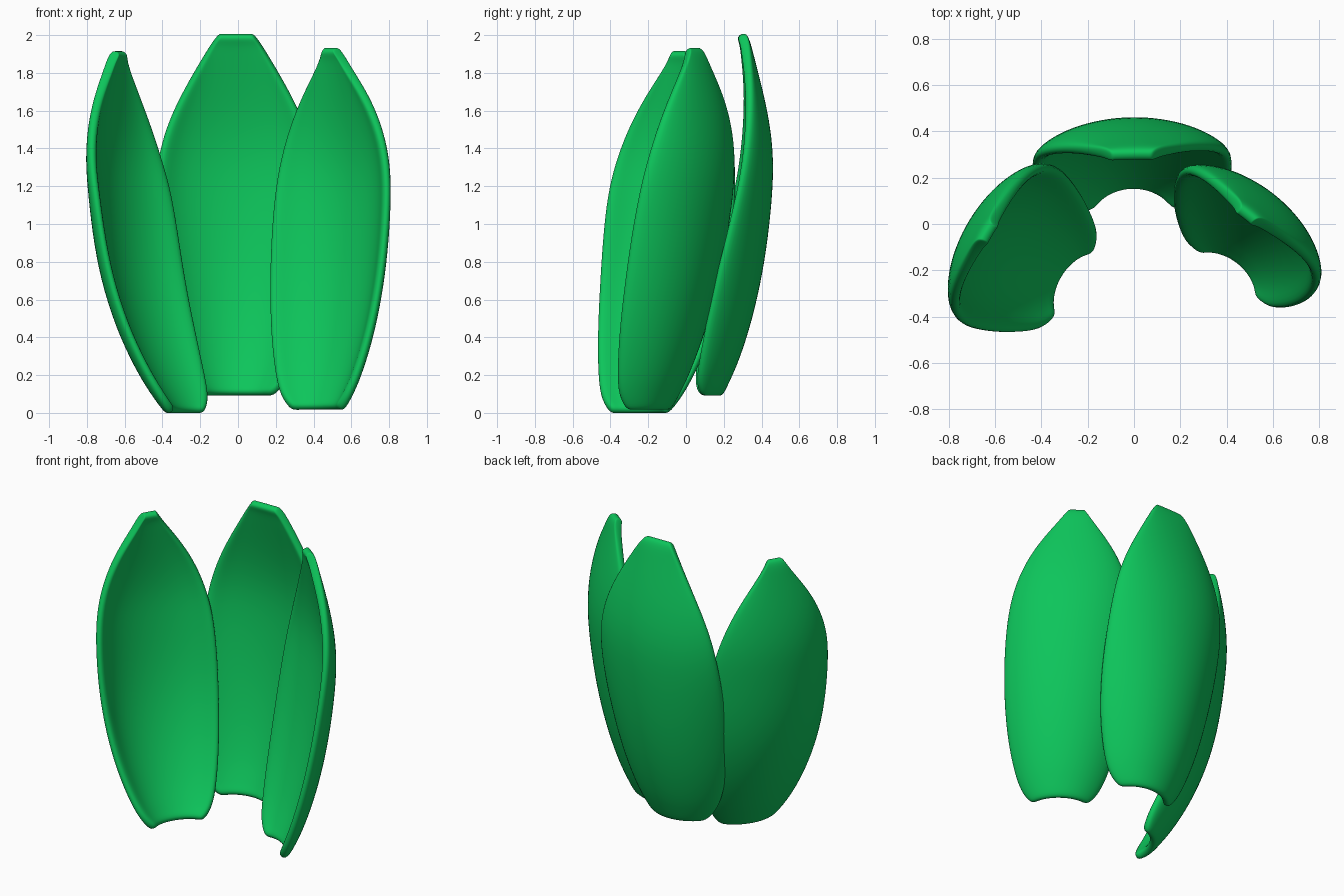
import bpy, math

if "Cube" in bpy.data.objects:
    bpy.data.objects.remove(bpy.data.objects["Cube"])

green = bpy.data.materials.new("leaf green")
green.diffuse_color = (0.004, 0.56, 0.105, 1)
green.use_nodes = True
green.node_tree.nodes["Principled BSDF"].inputs["Base Color"].default_value = green.diffuse_color

# Petal stations: height, half width, outward offset of the midline, sag of the edges
STATIONS = [
    (0.00, 0.170, -0.285, 0.085),
    (0.04, 0.215, -0.262, 0.120),
    (0.10, 0.258, -0.235, 0.150),
    (0.20, 0.302, -0.192, 0.178),
    (0.40, 0.360, -0.130, 0.205),
    (0.65, 0.398, -0.076, 0.210),
    (0.90, 0.414, -0.042, 0.190),
    (1.15, 0.410, -0.022, 0.160),
    (1.33, 0.382, -0.028, 0.128),
    (1.50, 0.322, -0.056, 0.086),
    (1.66, 0.240, -0.095, 0.045),
    (1.80, 0.160, -0.132, 0.017),
    (1.87, 0.118, -0.150, 0.005),
    (1.91, 0.085, -0.172, 0.000),
]
COLS = 8
ARC = math.radians(65)


def petal(name, angle, bulge, base, lean_out, lean_side, width, tip, cup, bow, tuck):
    """Curved shell facing 'angle'; 'bulge' is its outermost point seen from above."""
    n = (math.cos(math.radians(angle)), math.sin(math.radians(angle)))
    t = (n[1], -n[0])
    verts, faces = [], []
    for z, w, v, sag in STATIONS:
        # narrow the upper end, bow the lower half out and tuck the foot in
        w *= width * (1 - (1 - tip) * max(0, (z - 1.6) / 0.31) ** 1.5)
        low = max(0, 1 - z / 1.15)
        v += lean_out * (z - 1.15) + bow * math.sin(math.pi * low) - tuck * low ** 3
        sag *= 1 + (cup - 1) * min(1, 2 * low)
        for i in range(COLS + 1):
            a = ARC * (2 * i / COLS - 1)
            u = w * math.sin(a) / math.sin(ARC) + lean_side * (z - 1.15)
            d = v - sag * (1 - math.cos(a)) / (1 - math.cos(ARC))
            verts.append((bulge[0] + n[0] * d + t[0] * u,
                          bulge[1] + n[1] * d + t[1] * u, base + z))
    k = COLS + 1
    for r in range(len(STATIONS) - 1):
        for i in range(COLS):
            a = r * k + i
            faces.append((a, a + k, a + k + 1, a + 1))
    me = bpy.data.meshes.new(name)
    me.from_pydata(verts, [], faces)
    me.materials.append(green)
    for p in me.polygons:
        p.use_smooth = True
    ob = bpy.data.objects.new(name, me)
    bpy.context.collection.objects.link(ob)
    # Thick rounded shell
    s = ob.modifiers.new("shell", "SOLIDIFY")
    s.thickness = 0.053
    s.offset = 0
    b = ob.modifiers.new("round", "SUBSURF")
    b.levels = b.render_levels = 2
    return ob


petal("back_petal", 91, (-0.012, 0.463), 0.095, 0.0, 0.0, 1.04, 1.0, 1.10, 0.0, 0.012)
petal("right_petal", 52, (0.605, 0.128), 0.020, 0.03, -0.05, 0.93, 0.5, 0.84, 0.0, 0.0)
petal("left_petal", 149, (-0.703, 0.008), 0.004, 0.105, 0.0, 0.95, 0.5, 0.82, 0.03, 0.04)
